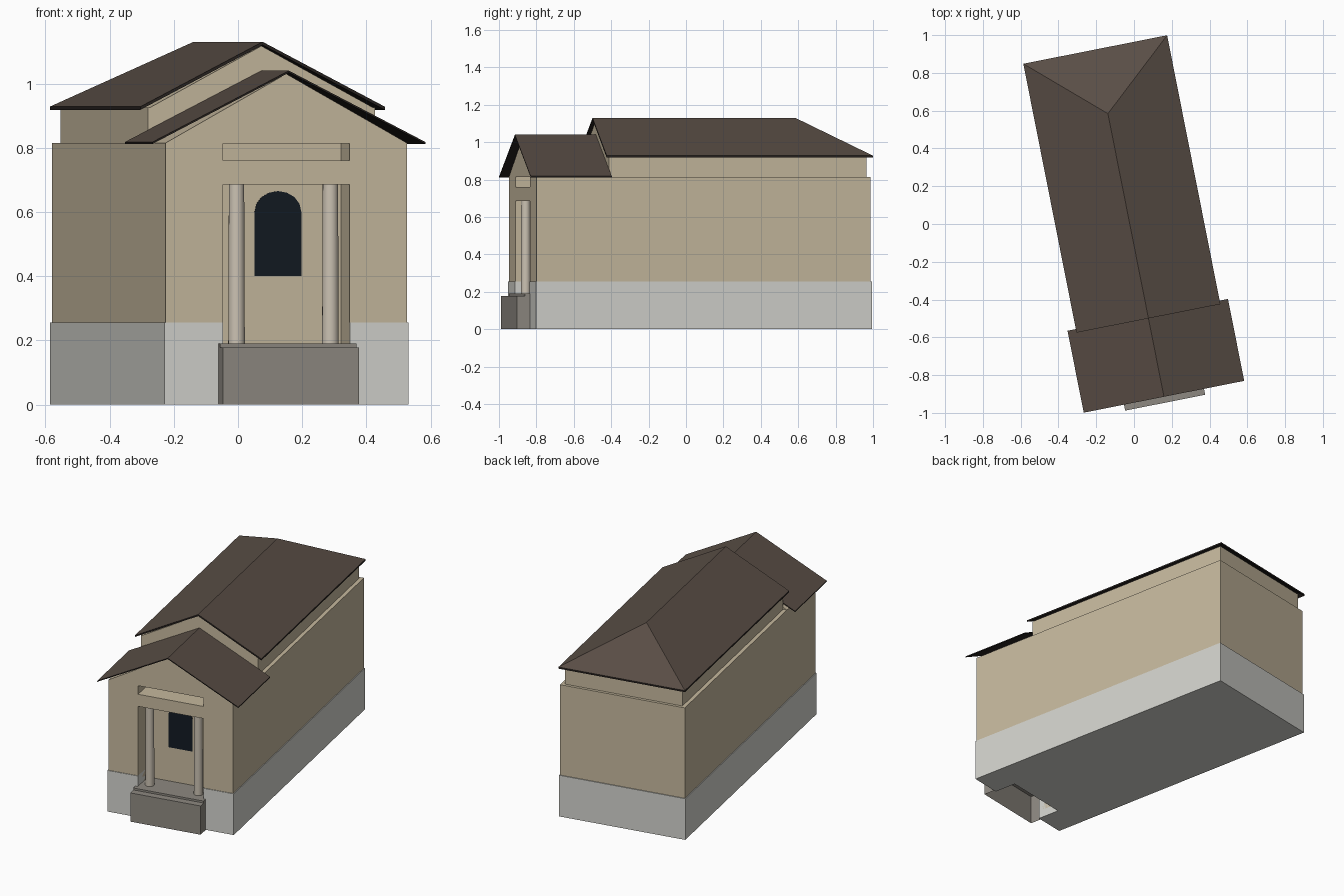
import bpy, bmesh, math
from mathutils import Matrix

if "Cube" in bpy.data.objects:
    bpy.data.objects.remove(bpy.data.objects["Cube"])

TURN = Matrix.Rotation(math.radians(11.2), 4, 'Z')
CU = -0.022  # building axis in its own turned frame


def mat(name, r, g, b):
    m = bpy.data.materials.new(name)
    m.diffuse_color = (r, g, b, 1)
    m.use_nodes = True
    m.node_tree.nodes["Principled BSDF"].inputs["Base Color"].default_value = m.diffuse_color
    return m


WALL = mat("wall_stone", .56, .48, .34)
PLINTH = mat("plinth_stone", .65, .65, .61)
ROOF = mat("roof_tile", .10, .075, .06)
UNDER = mat("roof_underside", .02, .016, .014)
STEP = mat("step_stone", .27, .25, .22)
COLUMN = mat("column_stone", .60, .54, .45)
GLASS = mat("window_glass", .006, .010, .016)


def mesh(name, verts, faces, *mats):
    """Object from verts given about the building axis, turned into place."""
    me = bpy.data.meshes.new(name)
    me.from_pydata([(x + CU, y, z) for x, y, z in verts], [], faces)
    bm = bmesh.new()
    bm.from_mesh(me)
    bmesh.ops.recalc_face_normals(bm, faces=bm.faces)
    bm.to_mesh(me)
    bm.free()
    me.transform(TURN)
    for m in mats:
        me.materials.append(m)
    ob = bpy.data.objects.new(name, me)
    bpy.context.collection.objects.link(ob)
    return ob


def extrude(name, profile, y0, y1, m):
    """Extrude an (x, z) outline from y0 to y1."""
    n = len(profile)
    verts = [(x, y, z) for y in (y0, y1) for x, z in profile]
    faces = [tuple(range(n)), tuple(range(n, 2 * n))]
    faces += [(i, (i + 1) % n, (i + 1) % n + n, i + n) for i in range(n)]
    return mesh(name, verts, faces, m)


def box(name, half, y0, y1, z0, z1, m):
    return extrude(name, [(-half, z0), (half, z0), (half, z1), (-half, z1)], y0, y1, m)


def cut(ob, cutter):
    mod = ob.modifiers.new("recess", 'BOOLEAN')
    mod.operation = 'DIFFERENCE'
    mod.solver = 'EXACT'
    mod.object = cutter
    cutter.hide_render = True
    cutter.hide_viewport = True
    cutter.display_type = 'WIRE'


def roof(name, half, y0, y1, ridge_end, eave, ridge, t):
    """Thin roof sheet; ridge_end short of y1 gives a hipped back."""
    top = [(-half, y0, eave), (0, y0, ridge), (half, y0, eave),
           (-half, y1, eave), (0, ridge_end, ridge), (half, y1, eave)]
    low = [(x, y, z - t) for x, y, z in top]
    sheet = [(0, 1, 4, 3), (1, 2, 5, 4)]
    rim = [0, 1, 2, 5, 3]
    if ridge_end < y1:
        sheet.append((3, 4, 5))
    else:
        rim = [0, 1, 2, 5, 4, 3]
    faces = sheet + [tuple(i + 6 for i in f) for f in sheet]
    faces += [(a, b, b + 6, a + 6) for a, b in zip(rim, rim[1:] + rim[:1])]
    ob = mesh(name, top + low, faces, ROOF, UNDER)
    for p in ob.data.polygons[len(sheet):]:
        p.material_index = 1
    return ob


# plinth and main walls
plinth = box("plinth", .388, -.889, .940, 0, .255, PLINTH)
walls = box("main_walls", .383, -.885, .935, .05, .815, WALL)

# porch recess and shallow panel above it
porch_cut = box("porch_cutter", .201, -1.0, -.75, -.1, .685, WALL)
plinth_cut = box("plinth_cutter", .201, -1.0, -.748, -.1, .40, PLINTH)
panel_cut = box("panel_cutter", .201, -1.0, -.75, .76, .813, WALL)
cut(walls, porch_cut)
cut(walls, panel_cut)
cut(plinth, plinth_cut)

# gables and upper storey
extrude("front_gable", [(-.383, .815), (.383, .815), (0, 1.030)], -.885, -.487, WALL)
box("upper_walls", .36, -.487, .917, .81, .925, WALL)
extrude("upper_gable", [(-.36, .922), (.36, .922), (0, 1.117)], -.487, .55, WALL)

# roofs
roof("front_roof", .433, -.928, -.486, -.486, .818, 1.04, .006)
roof("main_roof", .388, -.505, .946, .600, .928, 1.13, .010)

# step with open underside, and porch floor slab
h = .216
mesh("front_step",
     [(x, y, z) for z in (0, .178) for x, y in ((-h, -.96), (h, -.96), (h, -.885), (-h, -.885))],
     [(4, 5, 6, 7), (0, 1, 5, 4), (1, 2, 6, 5), (3, 0, 4, 7)], STEP)
box("porch_floor", h, -.917, -.75, .176, .19, STEP)

# arched window on the recess back wall
arch = [(-.074, .40), (.074, .40)]
arch += [(.074 * math.cos(a), .60 + .065 * math.sin(a)) for a in (math.pi * i / 8 for i in range(9))]
extrude("arched_window", arch, -.753, -.745, GLASS)

# porch columns
N = 20
for side, label in ((-1, "left"), (1, "right")):
    rings = [(side * .149 + r * math.cos(2 * math.pi * i / N),
              -.84 + r * math.sin(2 * math.pi * i / N), z)
             for r, z in ((.026, .19), (.024, .686)) for i in range(N)]
    faces = [tuple(range(N)), tuple(range(N, 2 * N))]
    faces += [(i, (i + 1) % N, (i + 1) % N + N, i + N) for i in range(N)]
    col = mesh(label + "_column", rings, faces, COLUMN)
    for p in col.data.polygons[2:]:
        p.use_smooth = True
